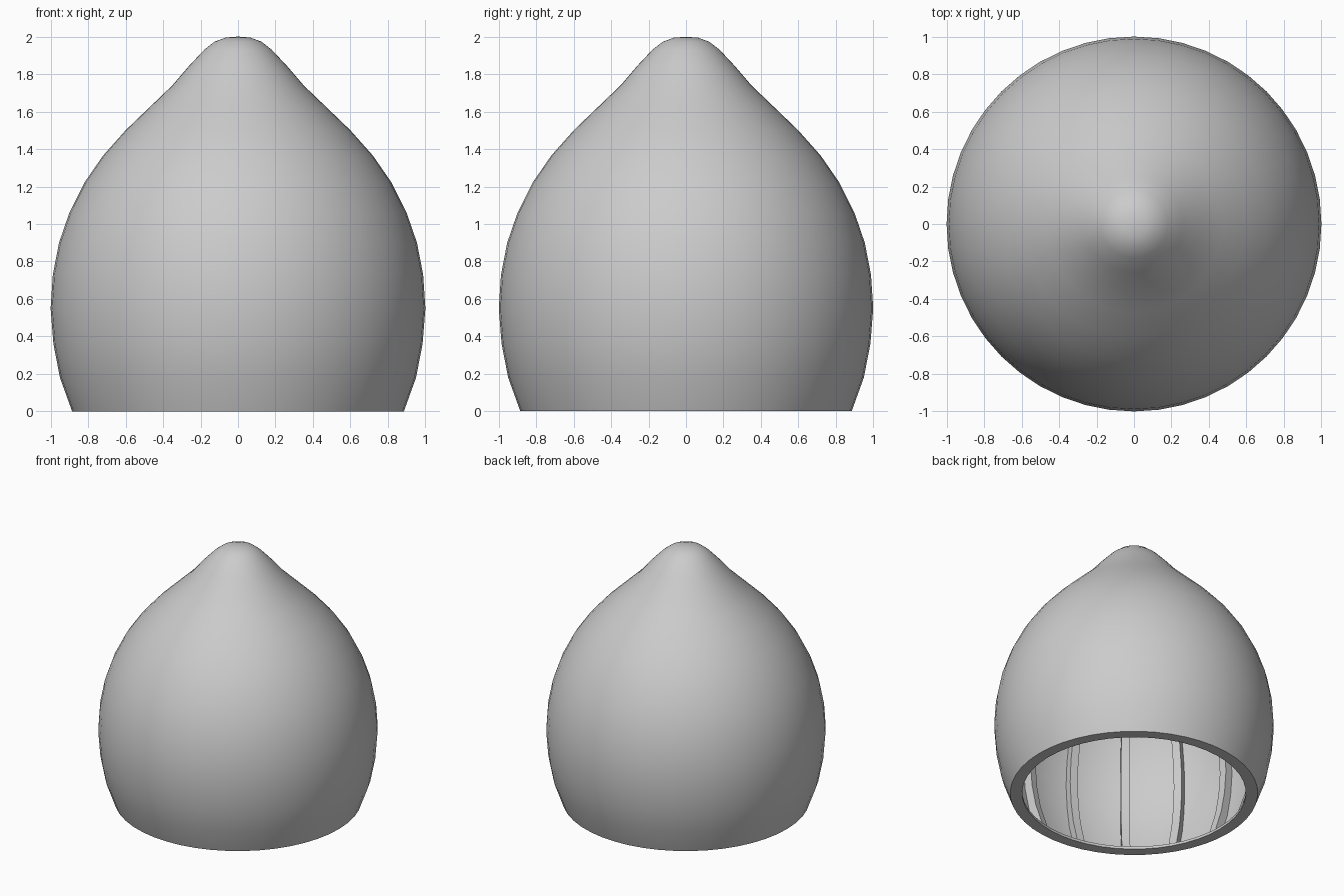
import bpy, bmesh, math
from mathutils import Vector, Matrix

cube = bpy.data.objects.get("Cube")
if cube:
    bpy.data.objects.remove(cube, do_unlink=True)

grey = bpy.data.materials.new("plain grey")
grey.use_nodes = True
GREY = (0.6, 0.6, 0.6, 1)
grey.diffuse_color = GREY
grey.node_tree.nodes["Principled BSDF"].inputs["Base Color"].default_value = GREY

# Half outline of the dome, bottom to tip: (radius, height)
PROFILE = [(0.885, 0), (0.95, 0.18), (0.985, 0.36), (1.0, 0.55), (0.988, 0.73),
           (0.955, 0.9), (0.9, 1.06), (0.82, 1.22), (0.72, 1.365), (0.6, 1.5),
           (0.47, 1.625), (0.35, 1.74), (0.26, 1.845), (0.18, 1.93),
           (0.125, 1.973), (0.065, 1.995), (0, 2)]
SIDES, RIBS = 48, 15
SKIN, DEPTH, RIB_WIDTH = 0.02, 0.085, 0.06


def offset(depth):
    """The outline moved inwards by depth, kept on the base and on the axis."""
    pts = [Vector(p) for p in PROFILE]
    out = []
    for i, p in enumerate(pts):
        t = (pts[min(i + 1, len(pts) - 1)] - pts[max(i - 1, 0)]).normalized()
        q = p + Vector((-t.y, t.x)) * depth
        out.append((max(q.x, 0), q.y))
    out[0] = (PROFILE[0][0] - depth, 0)
    out[-1] = (0, PROFILE[-1][1] - depth)
    return out


def finish(name, bm, smooth):
    bmesh.ops.remove_doubles(bm, verts=bm.verts, dist=1e-4)
    bmesh.ops.recalc_face_normals(bm, faces=bm.faces)
    mesh = bpy.data.meshes.new(name)
    bm.to_mesh(mesh)
    bm.free()
    mesh.materials.append(grey)
    obj = bpy.data.objects.new(name, mesh)
    bpy.context.collection.objects.link(obj)
    if smooth:
        bpy.ops.object.select_all(action="DESELECT")
        obj.select_set(True)
        bpy.context.view_layer.objects.active = obj
        bpy.ops.object.shade_smooth_by_angle(angle=math.radians(35))
    return obj


def lathe(name, points, closed=False):
    bm = bmesh.new()
    verts = [bm.verts.new((r, 0, z)) for r, z in points]
    edges = [bm.edges.new(pair) for pair in zip(verts, verts[1:])]
    if closed:
        edges.append(bm.edges.new((verts[-1], verts[0])))
    bmesh.ops.spin(bm, geom=verts + edges, axis=(0, 0, 1), cent=(0, 0, 0),
                   angle=math.tau, steps=SIDES, use_merge=True)
    return finish(name, bm, True)


# Thin hollow dome
lathe("dome_shell", PROFILE + offset(SKIN)[::-1], closed=True)

# Flat ring around the open base
rim = PROFILE[0][0]
lathe("base_ring", [(rim - DEPTH, 0), (rim - 0.005, 0), (rim, 0.02), (rim - DEPTH, 0.02)], closed=True)

# Curved ribs lining the inside of the dome
bm = bmesh.new()
outer, inner = offset(SKIN * 0.6)[:-3], offset(DEPTH)[:-3]
for i in range(RIBS):
    turn = Matrix.Rotation(math.pi / 2 + math.tau * i / RIBS, 4, "Z")
    rows = []
    for (ro, zo), (ri, zi) in zip(outer, inner):
        rows.append([bm.verts.new(turn @ Vector((r, side * RIB_WIDTH / 2, z)))
                     for r, z, side in ((ro, zo, -1), (ri, zi, -1), (ri, zi, 1), (ro, zo, 1))])
    for a, b in zip(rows, rows[1:]):
        for k in range(4):
            bm.faces.new((a[k], a[(k + 1) % 4], b[(k + 1) % 4], b[k]))
    bm.faces.new(rows[0])
    bm.faces.new(rows[-1])
finish("inner_ribs", bm, True)
